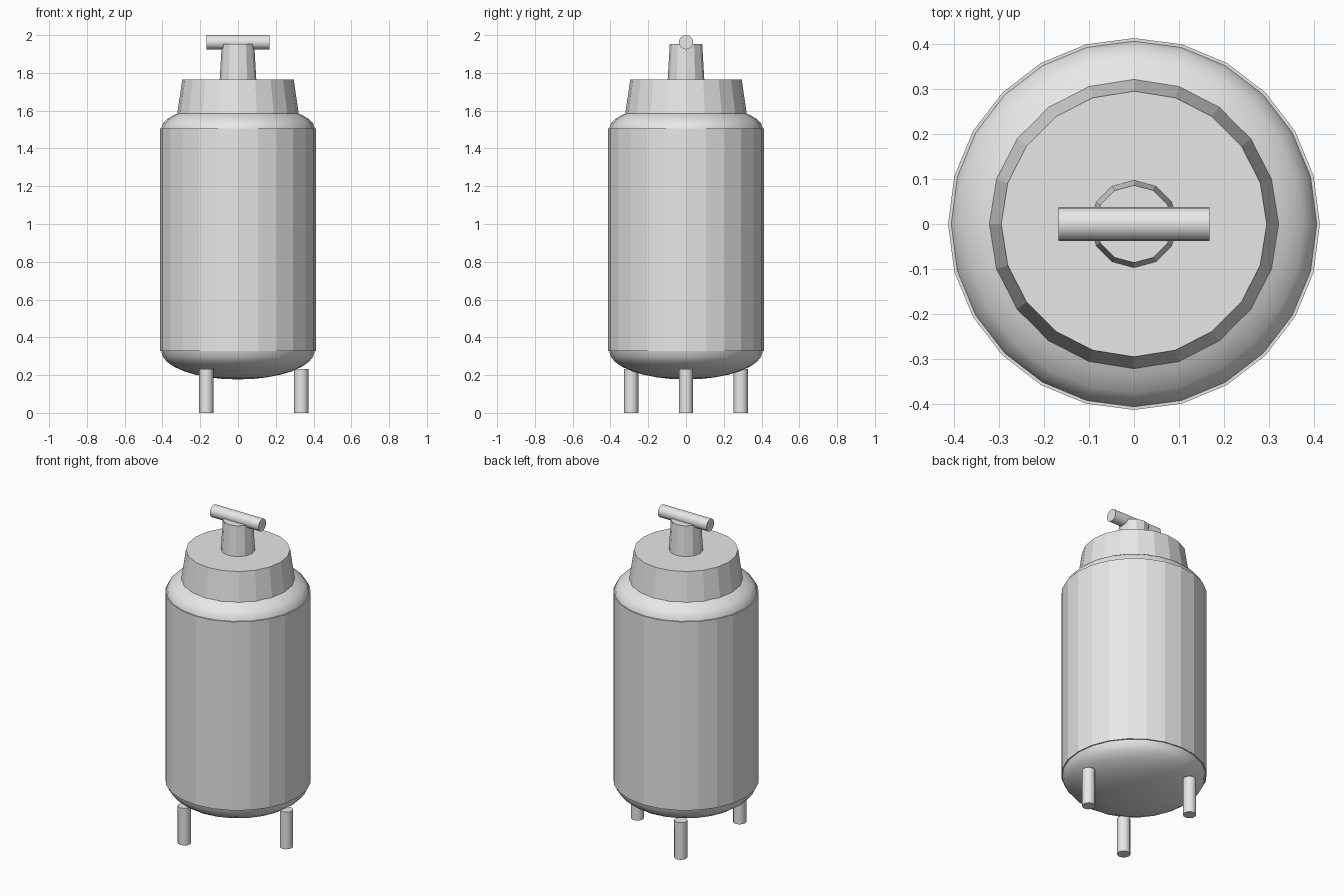
import bpy, bmesh, math
from mathutils import Matrix

if "Cube" in bpy.data.objects:
    bpy.data.objects.remove(bpy.data.objects["Cube"])

grey = bpy.data.materials.new("light_grey")
grey.diffuse_color = (0.8, 0.8, 0.8, 1)
grey.use_nodes = True
grey.node_tree.nodes["Principled BSDF"].inputs["Base Color"].default_value = grey.diffuse_color


def finish(name, bm, smooth=False):
    mesh = bpy.data.meshes.new(name)
    bm.to_mesh(mesh)
    bm.free()
    mesh.materials.append(grey)
    obj = bpy.data.objects.new(name, mesh)
    bpy.context.collection.objects.link(obj)
    if smooth:
        bpy.ops.object.select_all(action='DESELECT')
        obj.select_set(True)
        bpy.context.view_layer.objects.active = obj
        bpy.ops.object.shade_smooth_by_angle(angle=math.radians(40))
    return obj


def frustum(name, sides, r_low, r_high, z_low, z_high, x=0, y=0, smooth=False):
    bm = bmesh.new()
    move = Matrix.Translation((x, y, (z_low + z_high) / 2))
    bmesh.ops.create_cone(bm, cap_ends=True, segments=sides, radius1=r_low,
                          radius2=r_high, depth=z_high - z_low, matrix=move)
    return finish(name, bm, smooth)


def dome(name, radius, height, z, up):
    # Half of a flattened sphere, pointing up or down
    bm = bmesh.new()
    bmesh.ops.create_uvsphere(bm, u_segments=24, v_segments=16, radius=1)
    cut = [v for v in bm.verts if v.co.z * up < -0.01]
    bmesh.ops.delete(bm, geom=cut, context='VERTS')
    bmesh.ops.transform(bm, verts=bm.verts, matrix=Matrix.Translation((0, 0, z))
                        @ Matrix.Diagonal((radius, radius, height, 1)))
    return finish(name, bm, True)


# Tank with rounded ends
frustum("tank_body", 24, 0.413, 0.413, 0.327, 1.505)
dome("tank_top", 0.406, 0.132, 1.505, 1)
dome("tank_bottom", 0.406, 0.15, 0.327, -1)

# Collar and neck
frustum("collar", 20, 0.322, 0.295, 1.58, 1.765)
frustum("neck", 12, 0.097, 0.086, 1.765, 1.952)

# Cross handle
bm = bmesh.new()
bmesh.ops.create_cone(bm, cap_ends=True, segments=16, radius1=0.038, radius2=0.038,
                      depth=0.335, matrix=Matrix.Translation((0, 0, 1.962))
                      @ Matrix.Rotation(math.pi / 2, 4, 'Y'))
finish("handle", bm, True)

# Three legs
for i in range(3):
    a = i * math.tau / 3
    frustum(f"leg_{i + 1}", 12, 0.038, 0.038, 0, 0.232,
            0.335 * math.cos(a), 0.335 * math.sin(a), smooth=True)
